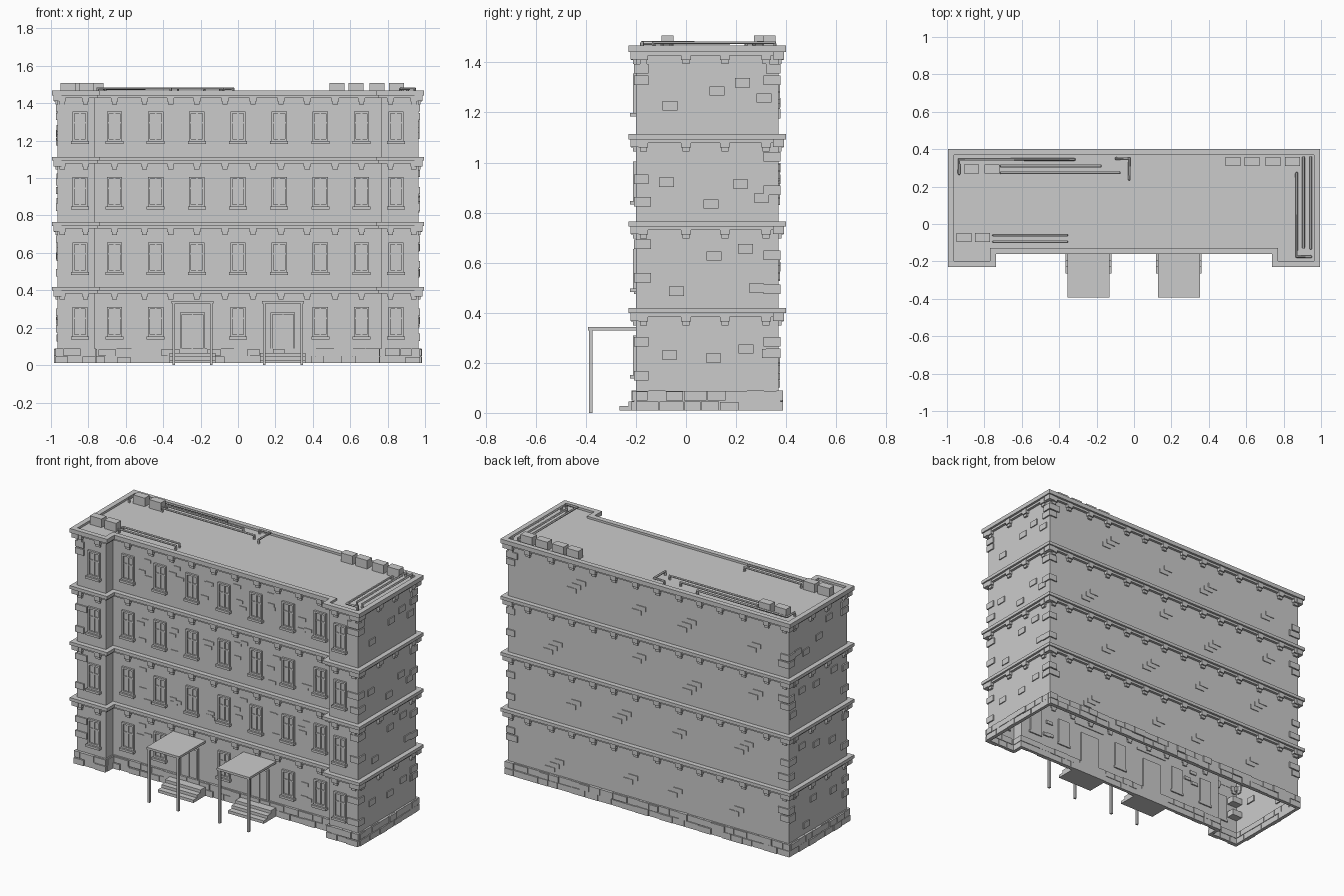
import bpy, bmesh, random
from mathutils import Vector

if "Cube" in bpy.data.objects:
    bpy.data.objects.remove(bpy.data.objects["Cube"])

random.seed(7)
BASE, ROOF = 0.01, 1.455
FLOORS = [0.0, 0.345, 0.695, 1.045]           # height offset of every storey
BAYS = [-0.66, -0.44, -0.22, 0, 0.22, 0.44, 0.66]
WING_BAYS = [-0.845, 0.845]
DOORS = [-0.243, 0.24]


def finish(name, bm, recalc=True):
    if recalc:
        bmesh.ops.recalc_face_normals(bm, faces=bm.faces)
    me = bpy.data.meshes.new(name)
    bm.to_mesh(me)
    bm.free()
    ob = bpy.data.objects.new(name, me)
    bpy.context.collection.objects.link(ob)
    return ob


def boxes(name, items):
    """One object from many (x0, x1, y0, y1, z0, z1) boxes."""
    bm = bmesh.new()
    for x0, x1, y0, y1, z0, z1 in items:
        vs = bmesh.ops.create_cube(bm, size=1)['verts']
        for v in vs:
            v.co = Vector(((x0 + x1) / 2 + v.co.x * (x1 - x0),
                           (y0 + y1) / 2 + v.co.y * (y1 - y0),
                           (z0 + z1) / 2 + v.co.z * (z1 - z0)))
    return finish(name, bm)


def outline(d):
    """Footprint with two front wings, offset outward by d."""
    X, B, F, I, R = 0.965 + d, 0.37 + d, -0.2 - d, 0.768 - d, -0.13 - d
    return [(-X, F), (-I, F), (-I, R), (I, R), (I, F), (X, F), (X, B), (-X, B)]


def ring(name, d_out, d_in, z0, z1):
    bm = bmesh.new()
    loops = [[bm.verts.new((x, y, z)) for x, y in outline(d)]
             for d, z in ((d_out, z0), (d_out, z1), (d_in, z1), (d_in, z0))]
    for k in range(4):
        a, b = loops[k], loops[(k + 1) % 4]
        for i in range(8):
            j = (i + 1) % 8
            bm.faces.new((a[i], a[j], b[j], b[i]))
    return finish(name, bm)


# Wall faces: (axis normal, position, outward sign, start, end)
FRONT = ('y', -0.13, -1, -0.768, 0.768)
WING_L, WING_R = ('y', -0.2, -1, -0.965, -0.768), ('y', -0.2, -1, 0.768, 0.965)
BACK = ('y', 0.37, 1, -0.965, 0.965)
LEFT, RIGHT = ('x', -0.965, -1, -0.2, 0.37), ('x', 0.965, 1, -0.2, 0.37)
INNER_L, INNER_R = ('x', -0.768, 1, -0.2, -0.13), ('x', 0.768, -1, -0.2, -0.13)
WALLS = [FRONT, WING_L, WING_R, BACK, LEFT, RIGHT, INNER_L, INNER_R]


def on_wall(wall, u0, u1, z0, z1, out, inn=0.008):
    """Box lying on a wall, standing proud by out and sunk by inn."""
    ax, p, s = wall[:3]
    a, b = sorted((p + s * out, p - s * inn))
    return (u0, u1, a, b, z0, z1) if ax == 'y' else (a, b, u0, u1, z0, z1)


# Wall shell, open underneath, and flat roof
bm = bmesh.new()
lo = [bm.verts.new((x, y, BASE)) for x, y in outline(0)]
hi = [bm.verts.new((x, y, ROOF)) for x, y in outline(0)]
for i in range(8):
    j = (i + 1) % 8
    bm.faces.new((lo[i], lo[j], hi[j], hi[i]))
bm.faces.new(hi)
finish('wall_shell_and_roof', bm, False)

# Cornices on every storey, with a narrower band below
for n, z in enumerate((0.398, 0.745, 1.093, 1.442)):
    top = z + (0.026 if n == 3 else 0.02)
    ring(f'cornice_{n + 1}', 0.03, -0.002, z, top)
    ring(f'cornice_band_{n + 1}', 0.016, -0.002, z - 0.014, z)
    br = []
    front_u = [-0.66, -0.5, -0.36, -0.22, -0.07, 0.08, 0.23, 0.37, 0.52, 0.66]
    spots = {FRONT: front_u, WING_L: [-0.94, -0.815], WING_R: [0.815, 0.94],
             BACK: [-0.94, -0.82] + front_u + [0.82, 0.94],
             LEFT: [-0.17, 0, 0.155, 0.32], RIGHT: [-0.17, 0, 0.155, 0.32]}
    for wall, us in spots.items():
        for u in us:
            br.append(on_wall(wall, u - 0.019, u + 0.019, z - 0.032, z, 0.02))
            br.append(on_wall(wall, u - 0.014, u + 0.014, z - 0.048, z - 0.03, 0.012))
    # corner brackets
    for sx in (-1, 1):
        for y in (-0.2, 0.37):
            x = sx * 0.965
            br.append((x - 0.022, x + 0.022, y - 0.022, y + 0.022, z - 0.03, z))
    boxes(f'cornice_brackets_{n + 1}', br)

# Plinth of two staggered brick courses
ring('plinth_backing', 0.008, -0.004, BASE, 0.088)
pl = []
for wall in WALLS:
    end = wall[4]
    for row in range(2):
        u = wall[3] - (0.012 if wall[0] == 'y' else 0)
        stop = end + (0.012 if wall[0] == 'y' else 0)
        first = True
        while u < stop - 0.005:
            w = random.uniform(0.06, 0.1) * (0.5 if first and row else 1)
            v = min(u + w, stop)
            if stop - v < 0.03:
                v = stop
            z = BASE + row * 0.04
            pl.append(on_wall(wall, u, v - 0.003, z, z + random.uniform(0.034, 0.04),
                              random.choice((0.012, 0.015, 0.018))))
            u, first = v, False
boxes('plinth_bricks', pl)

# Windows: frame, bars, panes and sill
frames, panes, sills = [], [], []
for f, dz in enumerate(FLOORS):
    for u in BAYS + WING_BAYS:
        if f == 0 and abs(u) == 0.22:
            continue
        wall = FRONT if abs(u) < 0.7 else (WING_L if u < 0 else WING_R)
        a, b, z0, z1 = u - 0.041, u + 0.041, 0.152 + dz, 0.31 + dz
        panes.append(on_wall(wall, a, b, z0, z1, 0.002))
        for p, q in ((a, a + 0.011), (b - 0.011, b)):
            frames.append(on_wall(wall, p, q, z0, z1, 0.012))
        frames.append(on_wall(wall, a, b, z1 - 0.011, z1, 0.0125))
        frames.append(on_wall(wall, a, b, z0, z0 + 0.011, 0.0125))
        frames.append(on_wall(wall, u - 0.005, u + 0.005, z0, z1, 0.008))
        frames.append(on_wall(wall, a, b, z0 + 0.095, z0 + 0.103, 0.0075))
        sills.append(on_wall(wall, u - 0.048, u + 0.048, z0 - 0.014, z0, 0.024))
boxes('window_frames', frames)
boxes('window_panes', panes)
boxes('window_sills', sills)

# Loose raised bricks on the walls
br = []
for dz in FLOORS:
    # front: thin bricks between the window bays
    for u in (-0.55, -0.33, -0.11, 0.11, 0.33, 0.55):
        for _ in range(3):
            if dz == 0 and abs(u) < 0.34:
                continue
            z, du = random.uniform(0.12, 0.32) + dz, random.uniform(-0.03, 0.03)
            br.append(on_wall(FRONT, u + du - 0.024, u + du + 0.024, z, z + 0.02, 0.004))
    # sides
    for wall in (LEFT, RIGHT):
        for u in (-0.08, 0.07, 0.2, 0.28):
            z = random.uniform(0.12, 0.3) + dz
            u += random.uniform(-0.03, 0.03)
            br.append(on_wall(wall, u, u + 0.06, z, z + 0.037, 0.006))
    # back: stepped clusters
    for k in range(4):
        u, z = -0.75 + 0.42 * k + random.uniform(-0.1, 0.1), random.uniform(0.16, 0.28) + dz
        for i, j in ((0, 0), (0.5, -1), (1, -2))[:random.choice((2, 3))]:
            br.append(on_wall(BACK, u + i * 0.065, u + i * 0.065 + 0.063,
                              z + j * 0.03, z + j * 0.03 + 0.028, 0.005))
    # quoins wrapping the outer corners
    for sx in (-1, 1):
        for y, s in ((-0.2, 1), (0.37, -1)):
            for z in random.sample([0.13, 0.175, 0.22, 0.265, 0.31], 2):
                w, d = random.choice(((0.07, 0.05), (0.05, 0.06)))
                xs = sorted((sx * 0.973, sx * (0.965 - w)))
                ys = sorted((y - s * 0.008, y + s * d))
                br.append((*xs, *ys, z + dz, z + dz + 0.038))
boxes('raised_bricks', br)

# Two entrances: door, steps, canopy and posts
for n, c in enumerate(DOORS):
    tag = ('left', 'right')[n]
    boxes(f'{tag}_steps', [(c - 0.122, c + 0.122, -0.265 + 0.035 * i, -0.12,
                            BASE + 0.018 * i, BASE + 0.018 * (i + 1)) for i in range(3)])
    boxes(f'{tag}_canopy', [(c - 0.112, c + 0.112, -0.392, -0.125, 0.329, 0.343)])
    boxes(f'{tag}_canopy_posts', [(c + s * 0.1 - 0.007, c + s * 0.1 + 0.007, -0.388, -0.374, 0, 0.33)
                                  for s in (-1, 1)])
    d = [on_wall(FRONT, c - 0.06, c + 0.06, 0.06, 0.27, 0.003)]
    for u in (-0.066, 0.056):
        d.append(on_wall(FRONT, c + u, c + u + 0.01, 0.06, 0.28, 0.014))
    d.append(on_wall(FRONT, c - 0.066, c + 0.066, 0.27, 0.282, 0.015))
    d.append(on_wall(FRONT, c - 0.003, c + 0.003, 0.06, 0.27, 0.008))
    boxes(f'{tag}_door', d)

# Roof ventilation boxes
vents = [(x, y) for x, y in ((-0.87, 0.295), (-0.76, 0.295), (-0.91, -0.073), (-0.81, -0.073),
                             (0.53, 0.333), (0.63, 0.333), (0.743, 0.333), (0.848, 0.333))]
boxes('roof_vent_boxes', [(x - 0.04, x + 0.04, y - 0.024, y + 0.024, ROOF, 1.508) for x, y in vents])

# Roof pipes, ends turned down into the roof
paths = [[(-0.935, 0.27), (-0.935, 0.345), (-0.32, 0.345)],
         [(-0.71, 0.31), (-0.18, 0.31)], [(-0.71, 0.273), (-0.08, 0.273)],
         [(-0.095, 0.35), (-0.025, 0.35), (-0.025, 0.24)],
         [(-0.75, -0.06), (-0.36, -0.06)], [(-0.75, -0.095), (-0.36, -0.095)],
         [(0.905, 0.355), (0.905, -0.125)], [(0.945, 0.355), (0.945, -0.13)],
         [(0.87, 0.27), (0.87, -0.175), (0.945, -0.175)]]
cu = bpy.data.curves.new('roof_pipes', 'CURVE')
cu.dimensions, cu.bevel_depth, cu.bevel_resolution, cu.use_fill_caps = '3D', 0.008, 1, True
for p in paths:
    pts = [(*p[0], ROOF)] + [(*q, 1.478) for q in p] + [(*p[-1], ROOF)]
    sp = cu.splines.new('POLY')
    sp.points.add(len(pts) - 1)
    for v, q in zip(sp.points, pts):
        v.co = (*q, 1)
pipes = bpy.data.objects.new('roof_pipes', cu)
bpy.context.collection.objects.link(pipes)
bpy.context.view_layer.objects.active = pipes
pipes.select_set(True)
bpy.ops.object.convert(target='MESH')
bpy.ops.object.shade_smooth_by_angle()
